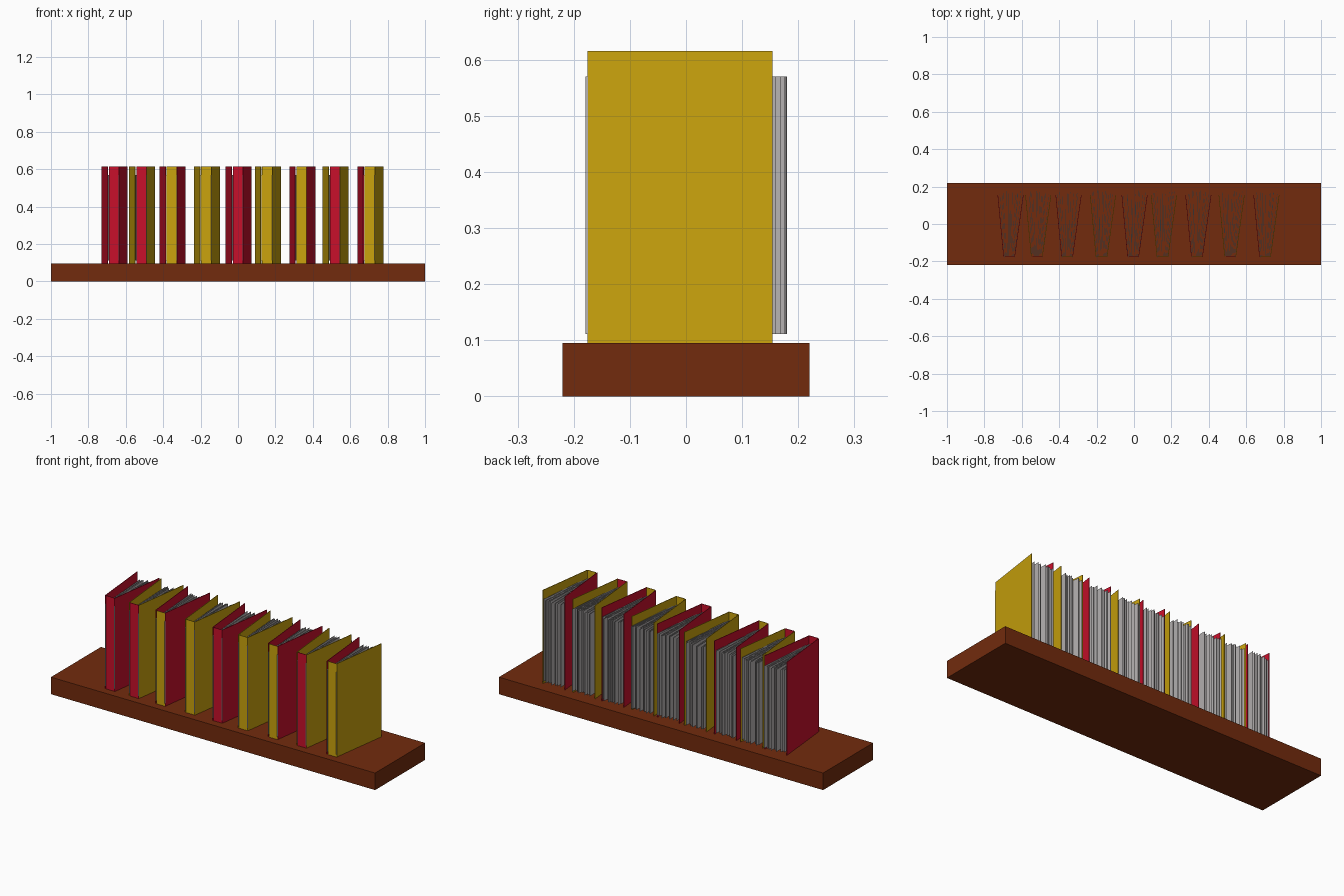
import bpy, bmesh, random
from mathutils import Vector

if "Cube" in bpy.data.objects:
    bpy.data.objects.remove(bpy.data.objects["Cube"])

random.seed(4)


def material(name, rgb):
    m = bpy.data.materials.new(name)
    m.diffuse_color = (*rgb, 1)
    m.use_nodes = True
    m.node_tree.nodes["Principled BSDF"].inputs["Base Color"].default_value = m.diffuse_color
    return m


BROWN = material("brown wood", (0.17, 0.024, 0.004))
RED = material("red cover", (0.58, 0.005, 0.024))
YELLOW = material("yellow cover", (0.60, 0.37, 0.004))
PAPER = material("grey paper", (0.47, 0.45, 0.45))


def add_slab(bm, a, b, z0, z1, thick):
    """Thin upright sheet running from plan point a to plan point b."""
    a, b = Vector(a), Vector(b)
    d = (b - a).normalized()
    n = Vector((d.y, -d.x)) * thick / 2
    plan = [a + n, b + n, b - n, a - n]
    low = [bm.verts.new((p.x, p.y, z0)) for p in plan]
    high = [bm.verts.new((p.x, p.y, z1)) for p in plan]
    bm.faces.new(low[::-1])
    bm.faces.new(high)
    for i in range(4):
        j = (i + 1) % 4
        bm.faces.new((low[i], low[j], high[j], high[i]))


def finish(bm, name, mat):
    bmesh.ops.recalc_face_normals(bm, faces=bm.faces[:])
    me = bpy.data.meshes.new(name)
    bm.to_mesh(me)
    bm.free()
    me.materials.append(mat)
    bpy.context.collection.objects.link(bpy.data.objects.new(name, me))


def slab(name, mat, a, b, z0, z1, thick):
    bm = bmesh.new()
    add_slab(bm, a, b, z0, z1, thick)
    finish(bm, name, mat)


# Wooden shelf board
TOP = 0.095
slab("shelf_board", BROWN, (-1, 0), (1, 0), 0, TOP, 0.44)

# Books: centre x, then left cover, spine and right cover colours
BOOKS = [
    (-0.660, RED, RED, RED),
    (-0.512, YELLOW, RED, YELLOW),
    (-0.350, RED, YELLOW, RED),
    (-0.166, YELLOW, YELLOW, YELLOW),
    (0.003, RED, RED, RED),
    (0.160, YELLOW, YELLOW, YELLOW),
    (0.344, RED, YELLOW, RED),
    (0.522, YELLOW, RED, YELLOW),
    (0.708, RED, YELLOW, YELLOW),
]
FRONT, BACK, HEIGHT = -0.174, 0.154, 0.615
PAGES = 12

for i, (x, left, spine, right) in enumerate(BOOKS, 1):
    # Covers flare outwards from the spine
    slab(f"left_cover_{i}", left, (x - 0.037, FRONT), (x - 0.068, BACK), TOP, HEIGHT, 0.003)
    slab(f"right_cover_{i}", right, (x + 0.022, FRONT), (x + 0.068, BACK), TOP, HEIGHT, 0.003)
    slab(f"spine_{i}", spine, (x - 0.031, FRONT), (x + 0.022, FRONT), TOP, HEIGHT, 0.003)
    # Loose fanned pages, the outermost just showing beside the spine
    bm = bmesh.new()
    for k in range(PAGES):
        t = k / (PAGES - 1)
        edge = k in (0, PAGES - 1)
        x0 = x - 0.033 + 0.055 * t
        x1 = x - 0.054 + 0.106 * t + random.uniform(-0.006, 0.006)
        y0 = -0.179 if edge else -0.171
        y1 = random.uniform(0.158, 0.18)
        add_slab(bm, (x0, y0), (x1, y1), 0.111, 0.57, 0.0015)
    finish(bm, f"pages_{i}", PAPER)
